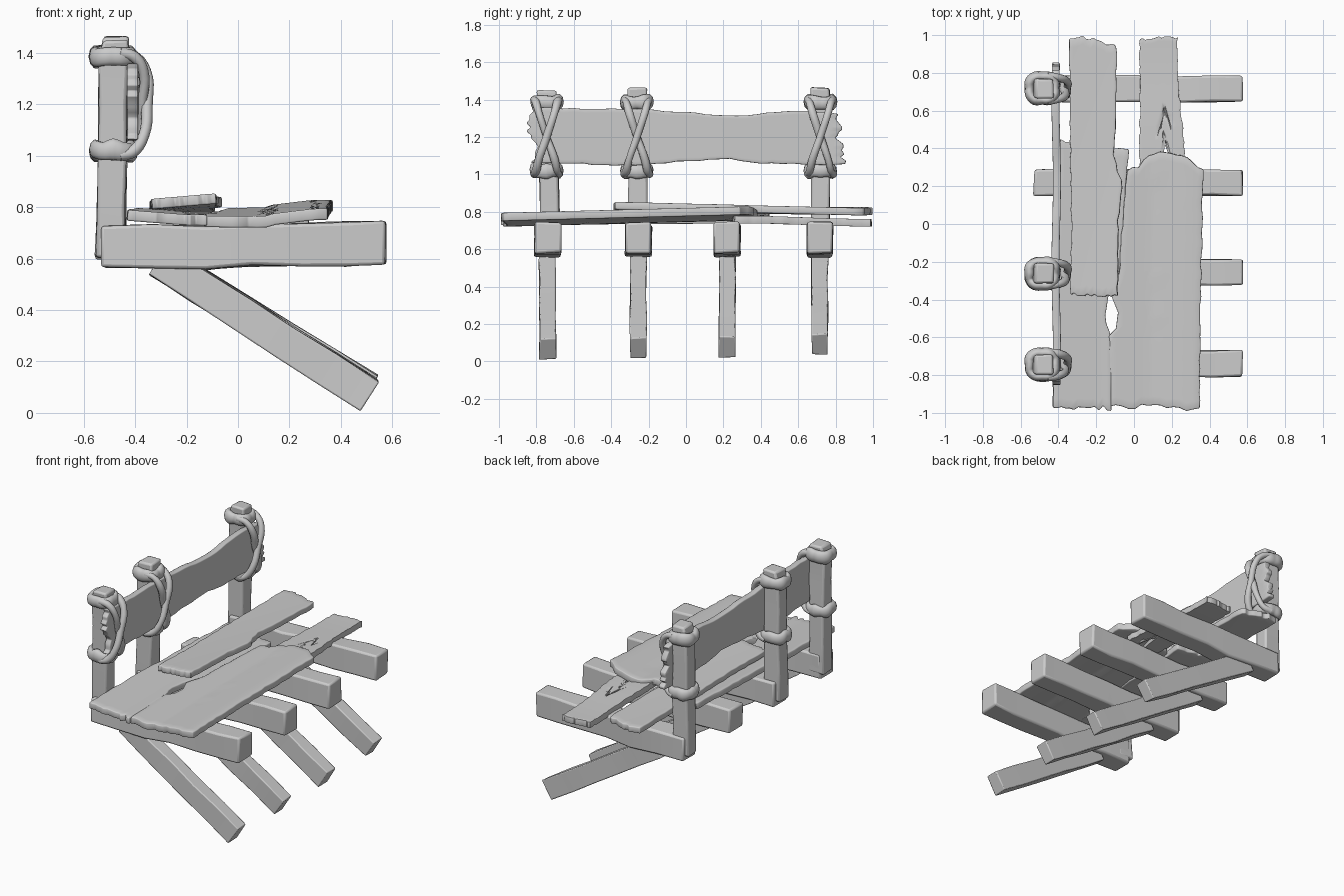
import bpy, bmesh, math, random
from mathutils import Vector

if "Cube" in bpy.data.objects:
    bpy.data.objects.remove(bpy.data.objects["Cube"])

random.seed(4)


def jit(a):
    return random.uniform(-a, a)


def interp(pts, x):
    if x <= pts[0][0]:
        return pts[0][1]
    for (a, p), (b, q) in zip(pts, pts[1:]):
        if x <= b:
            return p + (q - p) * (x - a) / (b - a)
    return pts[-1][1]


def finish(bm, name, bevel, thick=0, angle=40):
    bmesh.ops.recalc_face_normals(bm, faces=bm.faces)
    me = bpy.data.meshes.new(name)
    bm.to_mesh(me)
    bm.free()
    ob = bpy.data.objects.new(name, me)
    bpy.context.collection.objects.link(ob)
    if thick:
        so = ob.modifiers.new("thickness", 'SOLIDIFY')
        so.thickness, so.offset = thick, 0
    bv = ob.modifiers.new("worn_edges", 'BEVEL')
    bv.width, bv.segments, bv.limit_method = bevel, 2, 'ANGLE'
    bv.angle_limit = math.radians(45)
    smooth(ob, angle)
    return ob


def smooth(ob, angle):
    bpy.ops.object.select_all(action='DESELECT')
    ob.select_set(True)
    bpy.context.view_layer.objects.active = ob
    bpy.ops.object.shade_smooth_by_angle(angle=math.radians(angle))


# Squared timber lofted through (centre, side half-vector, up half-vector) stations
def timber(name, stations, wear=0.005, bevel=0.012):
    bm = bmesh.new()
    rings = []
    for c, a, b in stations:
        c, a, b = Vector(c), Vector(a), Vector(b)
        ring = []
        for s, t in ((-1, -1), (1, -1), (1, 1), (-1, 1)):
            ring.append(bm.verts.new(c + a * s + b * t + Vector((jit(wear), jit(wear), jit(wear)))))
        rings.append(ring)
    for r, q in zip(rings, rings[1:]):
        for i in range(4):
            bm.faces.new((r[i], r[(i + 1) % 4], q[(i + 1) % 4], q[i]))
    bm.faces.new(rings[0])
    bm.faces.new(rings[-1])
    return finish(bm, name, bevel)


# Split board: side edges lo/hi given along its length v, end outlines given across t
def board(name, lo, hi, start, end, place, thick, rag=0.018, edge=0.005, nu=14, nv=30):
    bm = bmesh.new()
    r0 = [jit(rag) for _ in range(nu + 1)]
    r1 = [jit(rag) for _ in range(nu + 1)]
    grid = []
    for j in range(nv + 1):
        s = j / nv
        e0, e1 = jit(edge), jit(edge)
        row = []
        for i in range(nu + 1):
            t = i / nu
            v0 = interp(start, t) + r0[i]
            v1 = interp(end, t) + r1[i]
            v = v0 + (v1 - v0) * s
            a, b = interp(lo, v) + e0, interp(hi, v) + e1
            row.append(bm.verts.new(place(a + (b - a) * t, v)))
        grid.append(row)
    for j in range(nv):
        for i in range(nu):
            bm.faces.new((grid[j][i], grid[j][i + 1], grid[j + 1][i + 1], grid[j + 1][i]))
    return finish(bm, name, 0.006, thick)


# Rope tube along a path, with uneven thickness
def rope(name, pts, radius, closed=False, flat=1.0, origin=(0, 0, 0)):
    cu = bpy.data.curves.new(name, 'CURVE')
    cu.dimensions, cu.bevel_depth, cu.bevel_resolution = '3D', radius, 3
    cu.resolution_u, cu.use_fill_caps = 5, True
    sp = cu.splines.new('BEZIER')
    sp.bezier_points.add(len(pts) - 1)
    for bp, p in zip(sp.bezier_points, pts):
        bp.co = p
        bp.radius = 1 + jit(0.15)
        bp.handle_left_type = bp.handle_right_type = 'AUTO'
    sp.use_cyclic_u = closed
    ob = bpy.data.objects.new(name, cu)
    bpy.context.collection.objects.link(ob)
    ob.location, ob.scale = origin, (1, 1, flat)
    bpy.ops.object.select_all(action='DESELECT')
    ob.select_set(True)
    bpy.context.view_layer.objects.active = ob
    bpy.ops.object.convert(target='MESH')
    smooth(bpy.context.object, 60)


# Cross beams and slanting struts
for n, (y, foot) in enumerate(((-0.74, 0.0), (-0.255, 0.005), (0.22, 0.01), (0.715, 0.025))):
    prof = [(-0.53, .568, .728), (-0.33, .565, .73), (-0.13, .558, .725),
            (0.05, .572, .735), (0.25, .572, .738), (0.42, .572, .742), (0.575, .58, .745)]
    timber(f"beam_{n + 1}", [((x, y, (a + b) / 2), (0, 0.07, 0), (0, 0, (b - a) / 2))
                             for x, a, b in prof])
    top, end = Vector((-0.31, y, 0.595)), Vector((0.512, y, 0.064 + foot))
    d = (end - top).normalized()
    up = Vector((-d.z, 0, d.x)) * 0.066
    timber(f"strut_{n + 1}", [(top.lerp(end, k / 5), (0, 0.044, 0), up) for k in range(6)], 0.004, 0.006)

# Back posts with rope lashings
for n, (y, yt, h) in enumerate(((-0.725, -0.745, 1.45), (-0.257, -0.262, 1.462), (0.718, 0.718, 1.462))):
    st = [(0.60, -0.495, .060), (0.8, -0.492, .056), (1.0, -0.488, .055),
          (1.2, -0.487, .055), (1.38, -0.483, .055), (h, -0.475, .048)]
    timber(f"back_post_{n + 1}", [((x, y + (yt - y) * (z - .6) / .86, z), (w, 0, 0), (0, 0.051, 0))
                                  for z, x, w in st])
    for lab, z in (("upper", 1.385), ("lower", 1.02)):
        ring = []
        for k in range(12):
            a = k * math.tau / 12
            c, s = math.cos(a), math.sin(a)
            m = 1 / (abs(c) ** 3.5 + abs(s) ** 3.5) ** (1 / 3.5)
            ring.append((c * m * 0.067, s * m * 0.062, jit(0.004)))
        rope(f"{lab}_lashing_{n + 1}", ring, 0.026, True, 1.5, (-0.485, yt, z))
    for side, out in ((1, 0.0), (-1, 0.018)):
        path = [(-0.46, -.068, 1.40), (-0.405, -.058, 1.385), (-0.368 + out / 2, -.042, 1.33),
                (-0.372 + out, 0, 1.20), (-0.375 + out / 2, .042, 1.08),
                (-0.41, .058, 1.015), (-0.46, .068, 1.0)]
        rope(f"cross_rope_{n + 1}_{'a' if side > 0 else 'b'}",
             [(x, yt + side * dy, z) for x, dy, z in path], 0.021)

# Backrest board
board("backrest_board",
      [(-.84, 1.06), (-.3, 1.05), (0, 1.07), (.22, 1.085), (.35, 1.06), (.84, 1.05)],
      [(-.84, 1.355), (-.3, 1.35), (0, 1.33), (.3, 1.31), (.55, 1.34), (.8, 1.33), (.84, 1.30)],
      [(0, -.83), (.35, -.80), (.5, -.84), (.85, -.84), (1, -.81)],
      [(0, .845), (.3, .84), (.5, .815), (1, .82)],
      lambda u, v: (-0.412 + 0.004 * math.sin(7 * v), v, u), 0.042)

# Seat boards
cup = [(-.43, .768), (-.2, .75), (.1, .747), (.3, .772)]
board("seat_board_left",
      [(-1, -.43), (-.5, -.425), (.45, -.39)],
      [(-1, -.12), (-.6, -.125), (-.52, -.15), (-.38, -.14), (-.2, -.06), (.42, -.03)],
      [(0, -.97), (.5, -.985), (1, -.975)], [(0, .45), (1, .40)],
      lambda u, v: (u, v, interp(cup, u) + 0.008 * (v + 1)), 0.042)
board("seat_board_right",
      [(-1, -.13), (-.58, -.13), (-.55, -.09), (-.46, -.085), (-.4, -.12), (-.25, -.08), (.3, -.035)],
      [(-1, .345), (-.3, .355), (.3, .365)],
      [(0, -.97), (.5, -.965), (1, -.985)],
      [(0, .28), (.15, .31), (.25, .36), (.5, .38), (.8, .35), (1, .28)],
      lambda u, v: (u, v, interp(cup, u) + 0.026 * (v + 1) - (0.006 if u < .13 else 0)), 0.044, 0.012)
board("seat_board_back_right",
      [(.2, .03), (1, .03)], [(.2, .28), (.5, .26), (.7, .235), (1, .23)],
      [(0, .24), (.45, .25), (.6, .46), (.7, .25), (1, .26)], [(0, .975), (.5, .99), (1, .985)],
      lambda u, v: (u, v, 0.75 + 0.008 * math.sin(5 * v)), 0.04, 0.006)
board("seat_board_top",
      [(-.38, -.335), (0, -.33), (.5, -.34), (1, -.345)],
      [(-.38, -.085), (0, -.085), (.2, -.06), (.35, -.105), (1, -.09)],
      [(0, -.37), (1, -.385)], [(0, .98), (.3, .99), (1, .945)],
      lambda u, v: (u, v, 0.822 - 0.015 * (v + .38) + 0.08 * (u + .22) * (.7 - v)), 0.04, 0.01)
